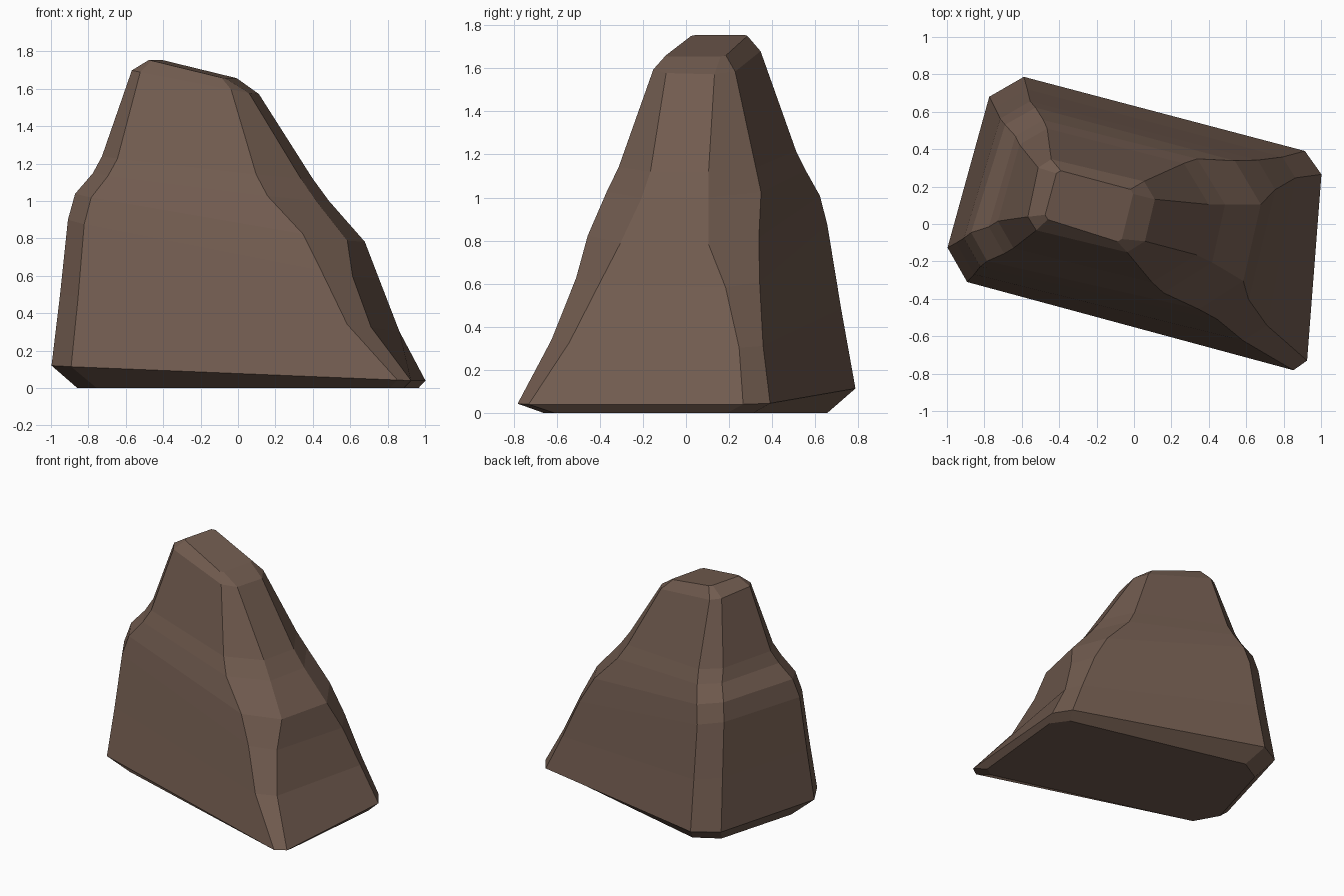
import bpy, bmesh
from mathutils import Vector

# Rock cross-sections from base to top: each has four corners
# (front-left, front-right, back-right, back-left) as x, y, z, corner cut
rings = [
    [(-.90, -.19, 0, .15), (.88, -.68, 0, .07), (.975, .29, 0, .10), (-.65, .69, 0, .14)],
    [(-1.037, -.271, .12, .15), (.92, -.80, .04, .07), (1.01, .365, .04, .10), (-.734, .825, .12, .15)],
    [(-.99, -.236, .5, .14), (.69, -.65, .33, .11), (.88, .335, .30, .09), (-.705, .756, .5, .14)],
    [(-.947, -.20, .9, .13), (.58, -.54, .6, .14), (.785, .31, .58, .13), (-.678, .688, .9, .13)],
    [(-.91, -.17, 1.04, .13), (.54, -.50, .79, .20), (.72, .29, .78, .19), (-.65, .655, 1.03, .13)],
    [(-.81, -.13, 1.15, .12), (.37, -.42, 1.0, .22), (.53, .30, 1.0, .20), (-.60, .585, 1.14, .12)],
    [(-.76, -.10, 1.24, .12), (.29, -.36, 1.12, .20), (.44, .28, 1.12, .18), (-.58, .54, 1.23, .12)],
    [(-.58, -.02, 1.70, .06), (.04, -.17, 1.58, .08), (.13, .21, 1.57, .08), (-.50, .36, 1.69, .06)],
    [(-.48, .03, 1.755, .02), (-.07, -.10, 1.655, .02), (0, .18, 1.655, .02), (-.41, .29, 1.755, .02)],
]


def cut_corners(ring):
    """Turn a four-cornered section into an eight-sided one."""
    pts = []
    for i, (x, y, z, cut) in enumerate(ring):
        p = Vector((x, y, z))
        for j in (i - 1, (i + 1) % 4):
            pts.append(p + (Vector(ring[j][:3]) - p).normalized() * cut)
    return pts


# Loft the sections into a closed rock
bm = bmesh.new()
loops = [[bm.verts.new(p) for p in cut_corners(r)] for r in rings]
for low, high in zip(loops, loops[1:]):
    for i in range(8):
        j = (i + 1) % 8
        bm.faces.new((low[i], low[j], high[j], high[i]))
bm.faces.new(loops[0][::-1])
bm.faces.new(loops[-1])
for v in loops[0]:
    v.co.z = 0
bmesh.ops.recalc_face_normals(bm, faces=bm.faces)

mesh = bpy.data.meshes.new("rock")
bm.to_mesh(mesh)
bm.free()
rock = bpy.data.objects.new("rock", mesh)
bpy.context.collection.objects.link(rock)

# Brown stone colour
stone = bpy.data.materials.new("brown_stone")
stone.diffuse_color = (0.165, 0.105, 0.078, 1)
mesh.materials.append(stone)
